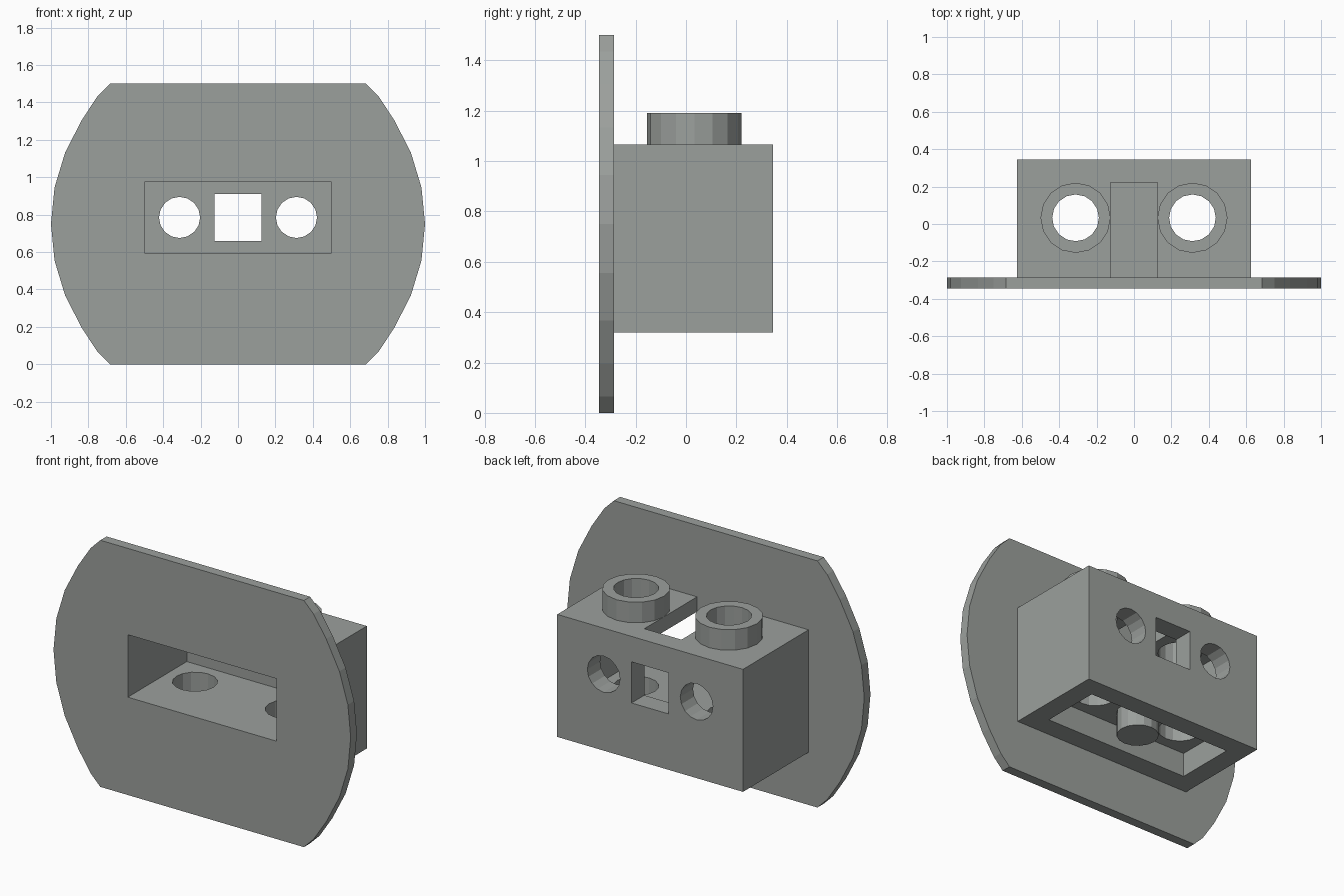
import bpy, bmesh, math
from mathutils import Matrix

if "Cube" in bpy.data.objects:
    bpy.data.objects.remove(bpy.data.objects["Cube"], do_unlink=True)

# One grey plastic for everything
grey = bpy.data.materials.new("light_grey_plastic")
grey.use_nodes = True
colour = (0.33, 0.35, 0.335, 1)
grey.diffuse_color = colour
grey.node_tree.nodes["Principled BSDF"].inputs["Base Color"].default_value = colour

STUD_X, STUD_Y, AXLE_Z = 0.3125, 0.033, 0.785


def finish(name, bm):
    bmesh.ops.recalc_face_normals(bm, faces=bm.faces)
    mesh = bpy.data.meshes.new(name)
    bm.to_mesh(mesh)
    bm.free()
    mesh.materials.append(grey)
    obj = bpy.data.objects.new(name, mesh)
    bpy.context.scene.collection.objects.link(obj)
    return obj


def box(name, low, high):
    bm = bmesh.new()
    bmesh.ops.create_cube(bm, size=1)
    for v in bm.verts:
        v.co = [(a + b) / 2 + c * (b - a) for a, b, c in zip(low, high, v.co)]
    return finish(name, bm)


def cylinder(name, radius, depth, centre, along_y=False):
    bm = bmesh.new()
    turn = Matrix.Rotation(math.pi / 2, 4, "X") if along_y else Matrix()
    bmesh.ops.create_cone(bm, cap_ends=True, segments=16, radius1=radius,
                          radius2=radius, depth=depth,
                          matrix=Matrix.Translation(centre) @ turn)
    return finish(name, bm)


def cut(target, cutters):
    for cutter in cutters:
        mod = target.modifiers.new("cut", "BOOLEAN")
        mod.operation = "DIFFERENCE"
        mod.solver = "EXACT"
        mod.object = cutter
        bpy.context.view_layer.objects.active = target
        bpy.ops.object.modifier_apply(modifier=mod.name)


# Round plate with flat top and bottom
quarter = [(0.685, 0.75), (0.75, 0.685), (0.835, 0.556), (0.924, 0.383), (0.981, 0.195)]
side = [(x, -z) for x, z in quarter] + [(1, 0)] + quarter[::-1]
outline = side + [(-x, z) for x, z in side[::-1]]
bm = bmesh.new()
face = bm.faces.new([bm.verts.new((x, -0.345, z + 0.75)) for x, z in outline])
extruded = bmesh.ops.extrude_face_region(bm, geom=[face])["geom"]
for v in extruded:
    if isinstance(v, bmesh.types.BMVert):
        v.co.y = -0.285
plate = finish("front_plate", bm)

# Block behind the plate
block = box("block", (-0.625, -0.285, 0.32), (0.625, 0.345, 1.065))

# Cutters: front pocket, bottom recess, roof slot, rear window, round holes
pocket = box("pocket_cutter", (-0.5, -0.5, 0.595), (0.5, 0.222, 0.975))
recess = box("recess_cutter", (-0.5, -0.157, 0.2), (0.5, 0.222, 0.47))
slot = box("slot_cutter", (-0.125, -0.4, 0.8), (0.125, 0.222, 1.3))
window = box("window_cutter", (-0.125, 0, 0.66), (0.125, 0.5, 0.91))
bores, rear_holes = [], []
for sign in (-1, 1):
    bores.append(cylinder("bore_cutter", 0.125, 2, (sign * STUD_X, STUD_Y, 1)))
    rear_holes.append(cylinder("rear_hole_cutter", 0.11, 0.5,
                               (sign * STUD_X, 0.3, AXLE_Z), True))

cut(plate, [pocket])
cut(block, [pocket, recess, slot, window] + bores + rear_holes)

# Hollow studs on top
for label, sign, bore in (("right", -1, bores[0]), ("left", 1, bores[1])):
    stud = cylinder(label + "_stud", 0.1875, 0.125, (sign * STUD_X, STUD_Y, 1.1275))
    cut(stud, [bore])

# Solid pin under the floor
cylinder("underside_pin", 0.12, 0.15, (0, STUD_Y, 0.395))

for cutter in [pocket, recess, slot, window] + bores + rear_holes:
    bpy.data.objects.remove(cutter, do_unlink=True)
